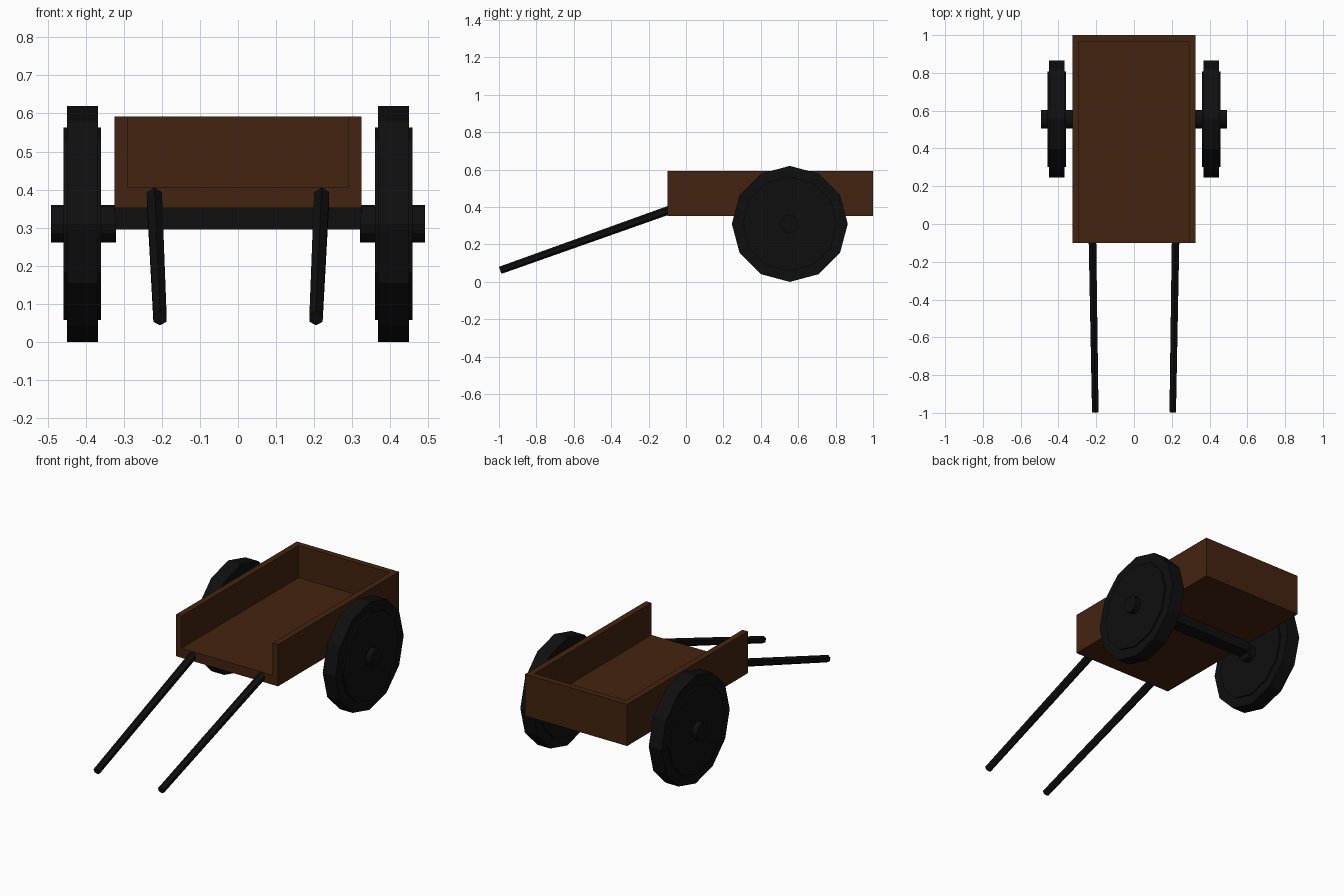
import bpy, math
from mathutils import Vector

if "Cube" in bpy.data.objects:
    bpy.data.objects.remove(bpy.data.objects["Cube"])


def material(name, rgb):
    m = bpy.data.materials.new(name)
    m.diffuse_color = (*rgb, 1)
    m.use_nodes = True
    m.node_tree.nodes["Principled BSDF"].inputs["Base Color"].default_value = m.diffuse_color
    return m


wood = material("brown wood", (0.057, 0.0175, 0.005))
dark = material("dark wood", (0.0048, 0.0048, 0.0052))


def box(name, lo, hi, mat):
    lo, hi = Vector(lo), Vector(hi)
    bpy.ops.mesh.primitive_cube_add(size=1, location=(lo + hi) / 2)
    ob = bpy.context.object
    ob.name = name
    ob.scale = hi - lo
    ob.data.materials.append(mat)
    return ob


def rod(name, a, b, r1, r2, sides, mat):
    """Faceted bar from a (radius r1) to b (radius r2)."""
    a, b = Vector(a), Vector(b)
    bpy.ops.mesh.primitive_cone_add(vertices=sides, radius1=r1, radius2=r2,
                                    depth=(b - a).length, location=(a + b) / 2)
    ob = bpy.context.object
    ob.name = name
    ob.rotation_euler = (b - a).to_track_quat('Z', 'Y').to_euler()
    ob.data.materials.append(mat)
    return ob


# Cart bed, open at the front
W, FRONT, BACK, BOTTOM, FLOOR, TOP, T = 0.325, -0.10, 1.0, 0.352, 0.407, 0.592, 0.035
box("bed_floor", (-W, FRONT, BOTTOM), (W, BACK, FLOOR), wood)
box("back_board", (-W + T, BACK - T, FLOOR), (W - T, BACK, TOP), wood)

# Axle beam under the bed
AY, AZ = 0.555, 0.31
box("axle_beam", (-W, AY - 0.04, 0.295), (W, AY + 0.04, BOTTOM), dark)

for side, s in (("left", -1), ("right", 1)):
    box(f"{side}_side_board", (min(s * W, s * (W - T)), FRONT, FLOOR),
        (max(s * W, s * (W - T)), BACK, TOP), wood)
    # Wheel: rim, slightly thicker inner disc, and hub
    for part, x0, x1, r in (("wheel_rim", 0.368, 0.45, 0.31),
                            ("wheel_disc", 0.36, 0.459, 0.253),
                            ("wheel_hub", 0.32, 0.492, 0.049)):
        rod(f"{side}_{part}", (s * x0, AY, AZ), (s * x1, AY, AZ), r, r, 12, dark)
    # Pulling shaft
    rod(f"{side}_shaft", (s * 0.205, -0.993, 0.062), (s * 0.22, -0.09, 0.384),
        0.020, 0.023, 6, dark)
